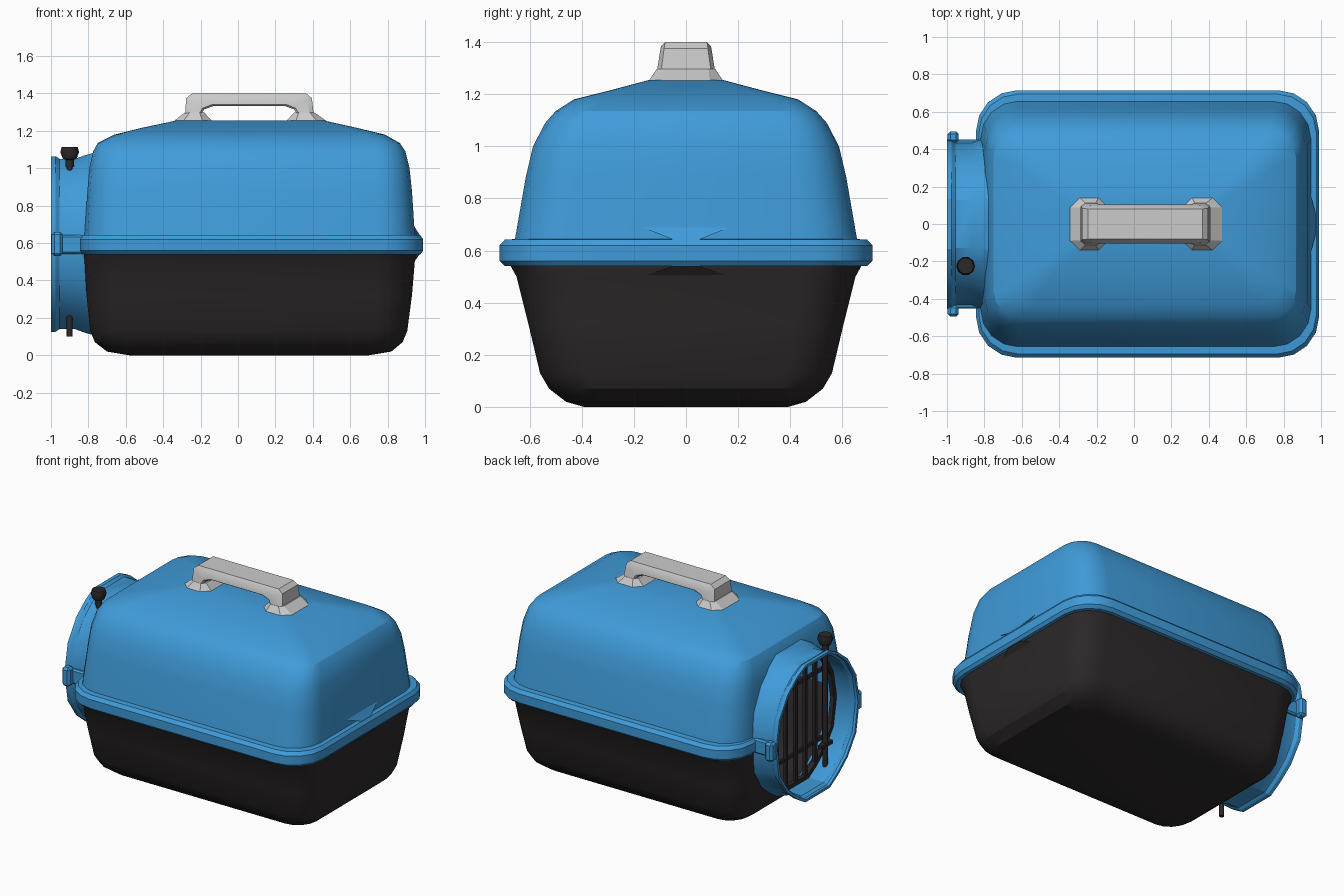
import bpy, bmesh, math
from mathutils import Vector

if "Cube" in bpy.data.objects:
    bpy.data.objects.remove(bpy.data.objects["Cube"])


def material(name, rgb):
    m = bpy.data.materials.new(name)
    m.diffuse_color = (*rgb, 1)
    m.use_nodes = True
    m.node_tree.nodes["Principled BSDF"].inputs["Base Color"].default_value = m.diffuse_color
    return m


BLUE = material("blue_plastic", (0.05, 0.33, 0.70))
BLACK = material("black_plastic", (0.025, 0.021, 0.022))


def finish(bm, name, mat=None):
    bmesh.ops.recalc_face_normals(bm, faces=bm.faces)
    me = bpy.data.meshes.new(name)
    bm.to_mesh(me)
    bm.free()
    ob = bpy.data.objects.new(name, me)
    bpy.context.collection.objects.link(ob)
    if mat:
        me.materials.append(mat)
    return ob


def loft(name, rings, mat=None, cap_start=False, cap_end=False, loop=False):
    bm = bmesh.new()
    vs = [[bm.verts.new(p) for p in r] for r in rings]
    n = len(vs[0])
    pairs = list(zip(vs, vs[1:])) + ([(vs[-1], vs[0])] if loop else [])
    for a, b in pairs:
        for i in range(n):
            j = (i + 1) % n
            bm.faces.new((a[i], a[j], b[j], b[i]))
    if cap_start:
        bm.faces.new(vs[0])
    if cap_end:
        bm.faces.new(vs[-1])
    return finish(bm, name, mat)


def rounded_rect(x0, x1, hy, z, r, seg=4):
    pts = []
    for cx, cy, a0 in ((x1 - r, hy - r, 0), (x0 + r, hy - r, 90),
                       (x0 + r, r - hy, 180), (x1 - r, r - hy, 270)):
        for k in range(seg + 1):
            a = math.radians(a0 + 90 * k / seg)
            pts.append((cx + r * math.cos(a), cy + r * math.sin(a), z))
    return pts


def apply_mod(ob, kind, angle=None, **props):
    m = ob.modifiers.new(kind.lower(), kind)
    for k, v in props.items():
        setattr(m, k, v)
    bpy.context.view_layer.objects.active = ob
    bpy.ops.object.modifier_apply(modifier=m.name)


def smooth(ob, deg=25):
    bpy.ops.object.select_all(action='DESELECT')
    ob.select_set(True)
    bpy.context.view_layer.objects.active = ob
    bpy.ops.object.shade_smooth_by_angle(angle=math.radians(deg))


# Door opening outline, right half (y, z), mirrored to a full loop
HALF = [(0.13, 1.055), (0.22, 1.01), (0.32, 0.93), (0.41, 0.79), (0.445, 0.60),
        (0.41, 0.40), (0.32, 0.27), (0.22, 0.19), (0.13, 0.135)]
OUTLINE = HALF + [(-y, z) for y, z in reversed(HALF)]


def door_ring(x, s):
    return [(x, y * s, 0.6 + (z - 0.6) * s) for y, z in OUTLINE]


cutter = loft("opening_cutter", [door_ring(-1.1, 0.97), door_ring(-0.6, 0.97)],
              None, True, True)
cutter.hide_render = True
cutter.hide_viewport = False

# Lower tub: x0, x1, half width, z, corner radius
tub = loft("lower_tub", [rounded_rect(*r) for r in (
    (-0.58, 0.70, 0.39, 0.0, 0.10), (-0.70, 0.82, 0.46, 0.02, 0.14),
    (-0.765, 0.88, 0.525, 0.07, 0.17), (-0.79, 0.905, 0.56, 0.13, 0.18),
    (-0.81, 0.93, 0.605, 0.32, 0.19), (-0.82, 0.945, 0.65, 0.50, 0.2),
    (-0.825, 0.955, 0.675, 0.545, 0.2), (-0.825, 0.955, 0.675, 0.59, 0.2))],
    BLACK, cap_start=True)

# Upper shell with domed roof
lid = loft("upper_shell", [rounded_rect(*r) for r in (
    (-0.82, 0.95, 0.665, 0.595, 0.2), (-0.82, 0.945, 0.655, 0.65, 0.2),
    (-0.805, 0.93, 0.615, 0.88, 0.19), (-0.795, 0.917, 0.587, 1.0, 0.18),
    (-0.775, 0.895, 0.54, 1.09, 0.16), (-0.75, 0.865, 0.50, 1.135, 0.14),
    (-0.66, 0.785, 0.43, 1.18, 0.11), (-0.52, 0.64, 0.29, 1.215, 0.07),
    (-0.33, 0.46, 0.14, 1.255, 0.04))],
    BLUE, cap_end=True)

# Seam rim around the joint
rim = loft("seam_rim", [rounded_rect(*r) for r in (
    (-0.80, 0.93, 0.64, 0.54, 0.18), (-0.83, 0.975, 0.695, 0.54, 0.21),
    (-0.845, 0.99, 0.715, 0.56, 0.22), (-0.845, 0.99, 0.715, 0.62, 0.22),
    (-0.83, 0.975, 0.695, 0.642, 0.21), (-0.80, 0.93, 0.64, 0.645, 0.18))],
    BLUE, loop=True)

for ob in (tub, lid):
    apply_mod(ob, 'SOLIDIFY', thickness=0.015, offset=-1)
for ob in (tub, lid, rim):
    apply_mod(ob, 'BOOLEAN', operation='DIFFERENCE', object=cutter, solver='EXACT')
    smooth(ob)
bpy.data.objects.remove(cutter)

# Door tunnel: flared at the mouth and where it meets the body
tunnel = loft("door_tunnel", [door_ring(x, s) for x, s in (
    (-1.0, 1.02), (-0.975, 1.02), (-0.955, 0.99), (-0.87, 0.99),
    (-0.82, 1.03), (-0.755, 1.07))], BLUE)
apply_mod(tunnel, 'SOLIDIFY', thickness=0.018, offset=-1)
smooth(tunnel)


def box(name, center, size, mat=None, bevel=0.0):
    bm = bmesh.new()
    bmesh.ops.create_cube(bm, size=1)
    for v in bm.verts:
        v.co = Vector(v.co[i] * size[i] + center[i] for i in range(3))
    if bevel:
        bmesh.ops.bevel(bm, geom=bm.edges[:], offset=bevel, segments=1, affect='EDGES')
    return finish(bm, name, mat)


def rod(name, x, y, profile, mat, sides=8):
    rings = [[(x + r * math.cos(2 * math.pi * k / sides),
               y + r * math.sin(2 * math.pi * k / sides), z) for k in range(sides)]
             for r, z in profile]
    return loft(name, rings, mat, True, True)


# Side lugs on the tunnel and their connecting strips to the rim
for s, side in ((1, "back"), (-1, "front")):
    box(f"tunnel_lug_{side}", (-0.967, s * 0.465, 0.595), (0.06, 0.06, 0.13), BLUE, 0.015)
    box(f"tunnel_strip_{side}", (-0.89, s * 0.438, 0.592), (0.14, 0.03, 0.10), BLUE, 0.01)


def top_at(y):
    """Height of the opening above its middle at offset y, and below it."""
    y = abs(y)
    for (ya, za), (yb, zb) in zip(HALF[:4], HALF[1:5]):
        if ya <= y <= yb:
            return za + (zb - za) * (y - ya) / (yb - ya)
    return HALF[0][1]


# Door grille: vertical bars, cross bars and an outer frame
for i in range(7):
    y = (i - 3) * 0.105
    up = top_at(y) - 0.02
    box(f"door_bar_{i}", (-0.83, y, 0.597), (0.022, 0.024, 2 * (up - 0.597)), BLACK)
for z in (0.36, 0.83):
    box("door_cross_bar", (-0.82, 0, z), (0.016, 0.74, 0.025), BLACK)
loft("door_frame", [door_ring(x, s) for x, s in (
    (-0.845, 0.96), (-0.845, 0.90), (-0.815, 0.90), (-0.815, 0.96))], BLACK, loop=True)

# Latch pin with knob and small grip
smooth(rod("latch_pin", -0.90, -0.225,
           [(0.016, 0.10), (0.016, 1.01), (0.022, 1.01), (0.022, 1.045),
            (0.036, 1.05), (0.05, 1.085), (0.043, 1.115)], BLACK, 10), 40)
box("latch_grip", (-0.90, -0.225, 0.36), (0.03, 0.12, 0.025), BLACK)

# Handle feet
for name, bx0, bx1, tx0, tx1 in (("left", -0.35, -0.13, -0.285, -0.18),
                                 ("right", 0.25, 0.48, 0.30, 0.41)):
    loft(f"handle_foot_{name}", [rounded_rect(bx0, bx1, 0.15, 1.235, 0.06, 1),
                                 rounded_rect(bx0 + 0.01, bx1 - 0.01, 0.14, 1.255, 0.05, 1),
                                 rounded_rect(tx0, tx1, 0.112, 1.297, 0.025, 1)],
         None, True, True)

# Handle grip: arch of cross-sections, narrower towards the top
ARCH = [(-0.283, 1.285, -0.20, 1.285), (-0.277, 1.375, -0.18, 1.315),
        (-0.245, 1.40, -0.13, 1.333), (0.365, 1.40, 0.25, 1.333),
        (0.395, 1.375, 0.30, 1.315), (0.405, 1.285, 0.32, 1.285)]


def width(z):
    return 0.112 - 0.16 * (z - 1.285)


grip_rings = []
for ox, oz, ix, iz in ARCH:
    o, n = Vector((ox, 0, oz)), Vector((ix, 0, iz))
    ring = []
    for t, k in ((0, 0.86), (0.25, 1), (0.9, 1), (1, 0.9)):
        p = o.lerp(n, t)
        ring.append(Vector((p.x, width(p.z) * k, p.z)))
    grip_rings.append(ring + [Vector((p.x, -p.y, p.z)) for p in reversed(ring)])
smooth(loft("handle_grip", grip_rings, None, True, True), 25)

# Hinge wedges above and below the rim on the closed end
for name, z_far, z_rim, mat in (("upper", 0.69, 0.642, BLUE), ("lower", 0.50, 0.541, BLACK)):
    bm = bmesh.new()
    pts = [(0.942, -0.17, z_far), (0.942, 0.17, z_far), (0.972, 0.05, z_rim),
           (0.972, -0.05, z_rim), (0.93, 0.05, z_rim), (0.93, -0.05, z_rim)]
    for p in pts:
        bm.verts.new(p)
    bmesh.ops.convex_hull(bm, input=bm.verts[:])
    finish(bm, f"hinge_wedge_{name}", mat)
